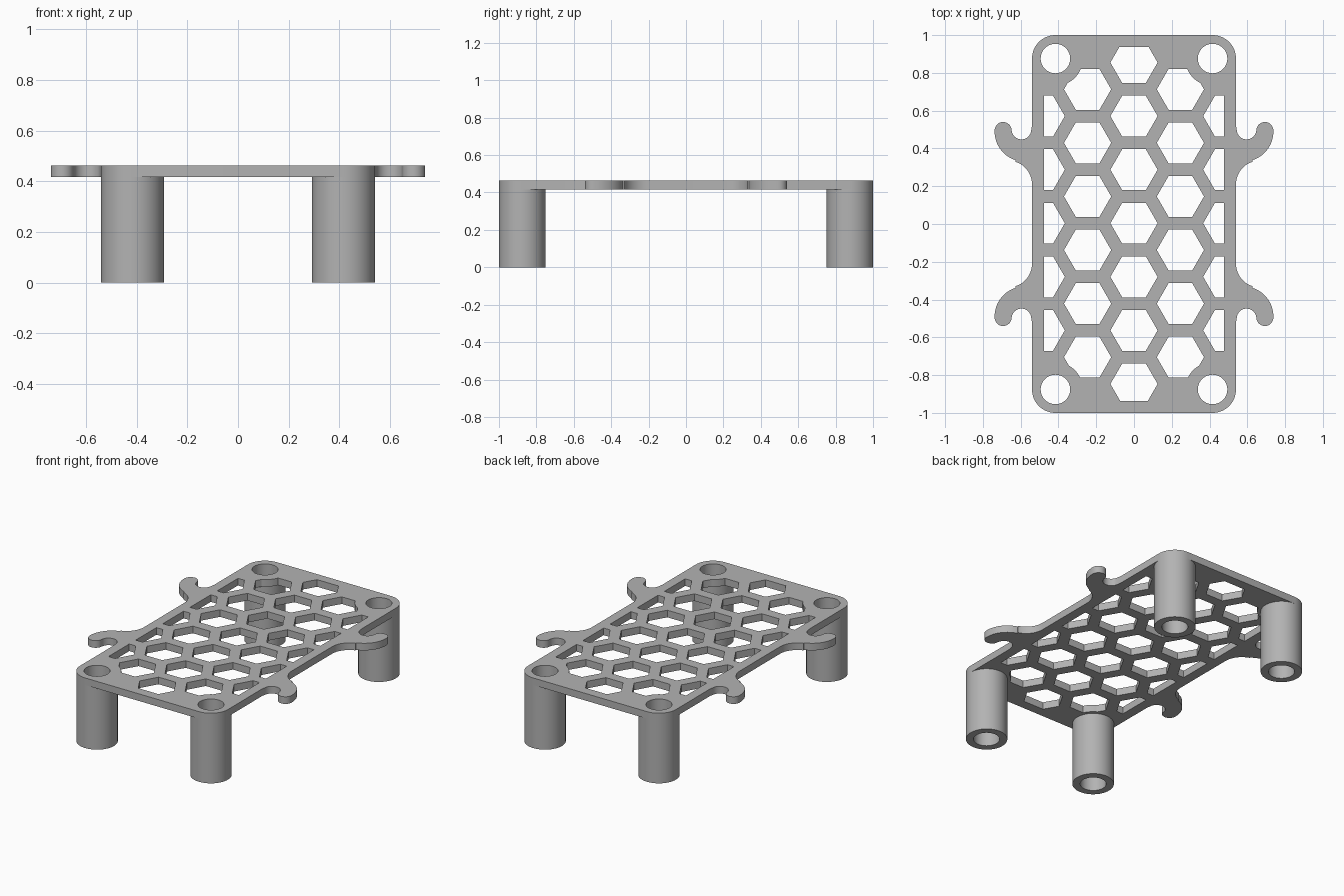
import bpy, bmesh
from math import radians, cos, sin, sqrt

if "Cube" in bpy.data.objects:
    bpy.data.objects.remove(bpy.data.objects["Cube"])

TOP, UNDER = 0.463, 0.416
HALF_X, CORNER = 0.54, 0.124
LEG_X, LEG_Y = HALF_X - CORNER, 1 - CORNER
BORE, PAD = 0.078, 0.145
PITCH, HEX_R, RIM = 0.2836, 0.125, 0.064
SIGNS = [(sx, sy) for sx in (-1, 1) for sy in (-1, 1)]

grey = bpy.data.materials.new("plain grey")
grey.use_nodes = True
COLOUR = (0.45, 0.45, 0.45, 1)
grey.diffuse_color = COLOUR
grey.node_tree.nodes["Principled BSDF"].inputs["Base Color"].default_value = COLOUR


def arc(cx, cy, r, start, end, n=16):
    """Points along an arc, angles in degrees."""
    angles = [radians(start + (end - start) * i / n) for i in range(n + 1)]
    return [(cx + r * cos(a), cy + r * sin(a)) for a in angles]


def circle(cx, cy, r, n=64):
    return arc(cx, cy, r, 0, 360, n)[:-1]


def finish(name, bm):
    bmesh.ops.recalc_face_normals(bm, faces=bm.faces)
    mesh = bpy.data.meshes.new(name)
    bm.to_mesh(mesh)
    bm.free()
    mesh.materials.append(grey)
    ob = bpy.data.objects.new(name, mesh)
    bpy.context.collection.objects.link(ob)
    return ob


def prisms(name, outlines, z0, z1):
    """Extrude closed outlines into upright solids in one object."""
    bm = bmesh.new()
    for pts in outlines:
        face = bm.faces.new([bm.verts.new((x, y, z0)) for x, y in pts])
        ext = bmesh.ops.extrude_face_region(bm, geom=[face], use_keep_orig=True)
        for v in ext["geom"]:
            if isinstance(v, bmesh.types.BMVert):
                v.co.z = z1
    return finish(name, bm)


def cut(target, cutter, operation):
    """Apply a boolean and discard the cutter."""
    cutter.hide_render = True
    mod = target.modifiers.new("cut", "BOOLEAN")
    mod.operation, mod.object, mod.solver = operation, cutter, "EXACT"
    graph = bpy.context.evaluated_depsgraph_get()
    mesh = bpy.data.meshes.new_from_object(target.evaluated_get(graph))
    target.modifiers.clear()
    target.data = mesh
    bpy.data.objects.remove(cutter)


def smooth(ob):
    bpy.ops.object.select_all(action="DESELECT")
    ob.select_set(True)
    bpy.context.view_layer.objects.active = ob
    bpy.ops.object.shade_smooth_by_angle(angle=radians(30))


# Plate outline: one quarter with its hook, then mirrored round
quarter = arc(0.665, 0.21, 0.125, 180, 107.3)       # flare from the side
quarter += arc(0.578, 0.49, 0.16, -72.7, 0)         # outer sweep of the hook
quarter += arc(0.693, 0.495, 0.045, 6, 174)         # rounded tip
quarter += arc(0.596, 0.50, 0.052, -5, -175)        # notch
quarter += [(HALF_X, 0.52)]
quarter += arc(LEG_X, LEG_Y, CORNER, 0, 90)         # plate corner
half = quarter + [(-x, y) for x, y in reversed(quarter)]
outline = half + [(x, -y) for x, y in reversed(half)]
plate = prisms("plate", [outline], UNDER, TOP)

# Honeycomb openings, kept inside the rim and clear of the corner pads
cells = []
for col in range(-2, 3):
    rows = {0: range(-3, 4), 1: range(-3, 3), 2: range(-2, 3)}[abs(col)]
    for row in rows:
        x = col * PITCH * sqrt(3) / 2
        y = (row + 0.5 * (col % 2)) * PITCH + 0.004
        cells.append(circle(x, y, HEX_R, 6))
openings = prisms("openings", cells, UNDER - 0.1, TOP + 0.1)
ix, iy = HALF_X - RIM, 1 - RIM
inside = prisms("inside_rim", [[(-ix, -iy), (ix, -iy), (ix, iy), (-ix, iy)]],
                UNDER - 0.2, TOP + 0.2)
cut(openings, inside, "INTERSECT")
pads = prisms("pads", [circle(sx * LEG_X, sy * LEG_Y, PAD) for sx, sy in SIGNS],
              UNDER - 0.2, TOP + 0.2)
cut(openings, pads, "DIFFERENCE")
cut(plate, openings, "DIFFERENCE")

# Bores through the plate corners
bores = prisms("bores", [circle(sx * LEG_X, sy * LEG_Y, BORE) for sx, sy in SIGNS],
               UNDER - 0.1, TOP + 0.1)
cut(plate, bores, "DIFFERENCE")
smooth(plate)


# Hollow legs, open where they meet the plate
def tube(name, cx, cy):
    bm = bmesh.new()
    profile = [(BORE, UNDER), (BORE, 0), (CORNER, 0), (CORNER, UNDER)]
    rings = [[bm.verts.new((x, y, z)) for x, y in circle(cx, cy, r)]
             for r, z in profile]
    for a, b in zip(rings, rings[1:]):
        for i in range(len(a)):
            bm.faces.new((a[i - 1], a[i], b[i], b[i - 1]))
    return finish(name, bm)


for sx, sy in SIGNS:
    side = "left" if sx > 0 else "right"
    end = "back" if sy > 0 else "front"
    smooth(tube(f"{end}_{side}_leg", sx * LEG_X, sy * LEG_Y))
